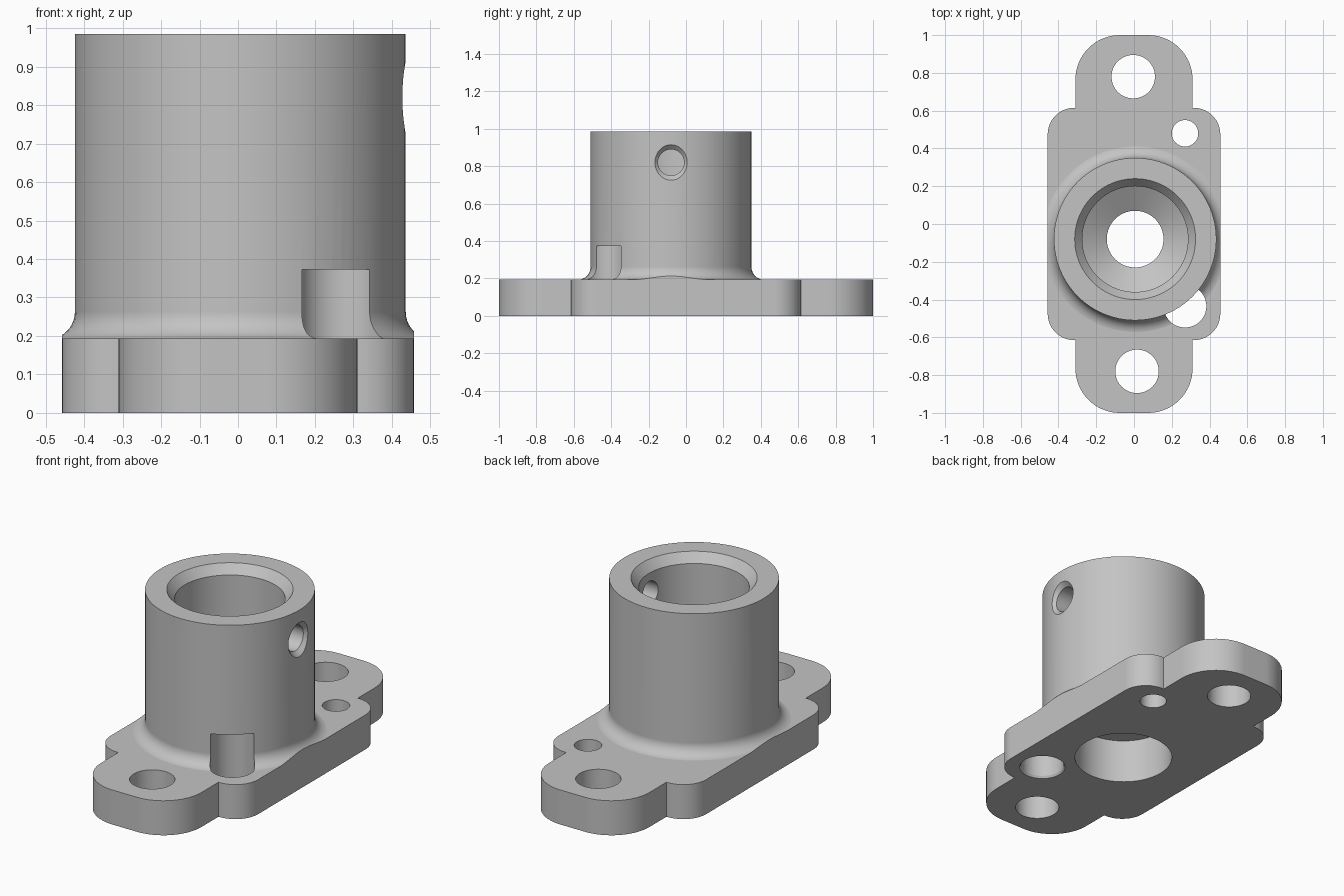
import bpy, bmesh
from math import sin, cos, pi, radians
from mathutils import Matrix

cube = bpy.data.objects.get("Cube")
if cube:
    bpy.data.objects.remove(cube, do_unlink=True)

PLATE_H = 0.193
CX, CY = 0.006, -0.08          # tube axis
TUBE_R, TUBE_TOP = 0.43, 0.985
FILLET = 0.07


def finish(name, bm):
    bmesh.ops.remove_doubles(bm, verts=bm.verts, dist=1e-5)
    bmesh.ops.recalc_face_normals(bm, faces=bm.faces)
    mesh = bpy.data.meshes.new(name)
    bm.to_mesh(mesh)
    bm.free()
    obj = bpy.data.objects.new(name, mesh)
    bpy.context.collection.objects.link(obj)
    return obj


def lathe(name, profile, matrix, steps=96):
    """Closed solid of revolution from (radius, height) points."""
    bm = bmesh.new()
    verts = [bm.verts.new((r, 0, z)) for r, z in profile]
    edges = [bm.edges.new(pair) for pair in zip(verts, verts[1:])]
    bmesh.ops.spin(bm, geom=verts + edges, cent=(0, 0, 0), axis=(0, 0, 1),
                   angle=2 * pi, steps=steps, use_merge=True)
    bm.transform(matrix)
    return finish(name, bm)


def hole(name, x, y, r, z0=-0.1, z1=0.3):
    return lathe(name, [(0, z0), (r, z0), (r, z1), (0, z1)],
                 Matrix.Translation((x, y, 0)), 64)


def outline_solid(name, height):
    """Plate with two narrower rounded ears, extruded upward."""
    def corner(x, y, r, a0):
        return [(x - r + r * cos(a), y - r + r * sin(a))
                for a in (a0 + pi / 2 * i / 16 for i in range(17))]
    quarter = (corner(0.457, 0.615, 0.14, 0) + [(0.31, 0.615)]
               + corner(0.31, 1.0, 0.235, 0))
    left = [(-x, y) for x, y in reversed(quarter)]
    half = quarter + left
    pts = half + [(-x, -y) for x, y in half]
    bm = bmesh.new()
    face = bm.faces.new([bm.verts.new((x, y, 0)) for x, y in pts])
    ext = bmesh.ops.extrude_face_region(bm, geom=[face])
    top = [v for v in ext["geom"] if isinstance(v, bmesh.types.BMVert)]
    bmesh.ops.translate(bm, verts=top, vec=(0, 0, height))
    return finish(name, bm)


def combine(target, other, operation):
    mod = target.modifiers.new("boolean", 'BOOLEAN')
    mod.operation, mod.object, mod.solver = operation, other, 'EXACT'
    bpy.context.view_layer.objects.active = target
    bpy.ops.object.modifier_apply(modifier=mod.name)
    bpy.data.objects.remove(other, do_unlink=True)


axis = Matrix.Translation((CX, CY, 0))

# Tube with a fillet at its foot, trimmed to the plate outline
foot = TUBE_R + FILLET
fillet = [(foot - FILLET * sin(a), PLATE_H - 0.0006 + FILLET * (1 - cos(a)))
          for a in (pi / 2 * i / 10 for i in range(11))]
body = lathe("flanged_tube", [(0, 0.1), (foot, 0.1)] + fillet
             + [(TUBE_R, TUBE_TOP), (0, TUBE_TOP)], axis)
combine(body, outline_solid("trim", 1.2), 'INTERSECT')
combine(body, outline_solid("plate", PLATE_H), 'UNION')

# Stepped central bore with chamfered mouth and conical floor
bore = lathe("bore", [(0, -0.1), (0.257, -0.1), (0.257, 0.25), (0.15, 0.25),
                      (0.15, 0.34), (0.28, 0.42), (0.28, 0.935),
                      (0.32, TUBE_TOP), (0.36, 1.035), (0, 1.035)], axis)
combine(body, bore, 'DIFFERENCE')

# Mounting holes in the ears and the small locating hole
for x, y, r in ((-0.004, 0.78, 0.115), (0.016, -0.78, 0.115), (0.27, 0.48, 0.07)):
    combine(body, hole("mounting_hole", x, y, r), 'DIFFERENCE')

# Large corner hole that bites into the tube, chamfered underneath
relief = lathe("relief_hole", [(0, -0.02), (0.133, -0.02), (0.113, 0.012),
                               (0.113, 0.373), (0, 0.373)],
               Matrix.Translation((0.27, -0.435, 0)), 64)
combine(body, relief, 'DIFFERENCE')

# Chamfered set screw hole through the left wall of the tube
screw = lathe("screw_hole", [(0, 0.1), (0.07, 0.1), (0.07, 0.405),
                             (0.12, 0.455), (0, 0.455)],
              Matrix.Translation((CX, CY, 0.82)) @ Matrix.Rotation(pi / 2, 4, 'Y'), 64)
combine(body, screw, 'DIFFERENCE')

# Grey metal
metal = bpy.data.materials.new("grey_metal")
metal.use_nodes = True
colour = (0.55, 0.55, 0.55, 1)
metal.diffuse_color = colour
metal.node_tree.nodes["Principled BSDF"].inputs["Base Color"].default_value = colour
body.data.materials.clear()
body.data.materials.append(metal)

# Smooth curved walls, keep machined edges crisp
bpy.ops.object.select_all(action='DESELECT')
body.select_set(True)
bpy.context.view_layer.objects.active = body
bpy.ops.object.shade_smooth_by_angle(angle=radians(30))
weighted = body.modifiers.new("weighted_normals", 'WEIGHTED_NORMAL')
weighted.keep_sharp = True
